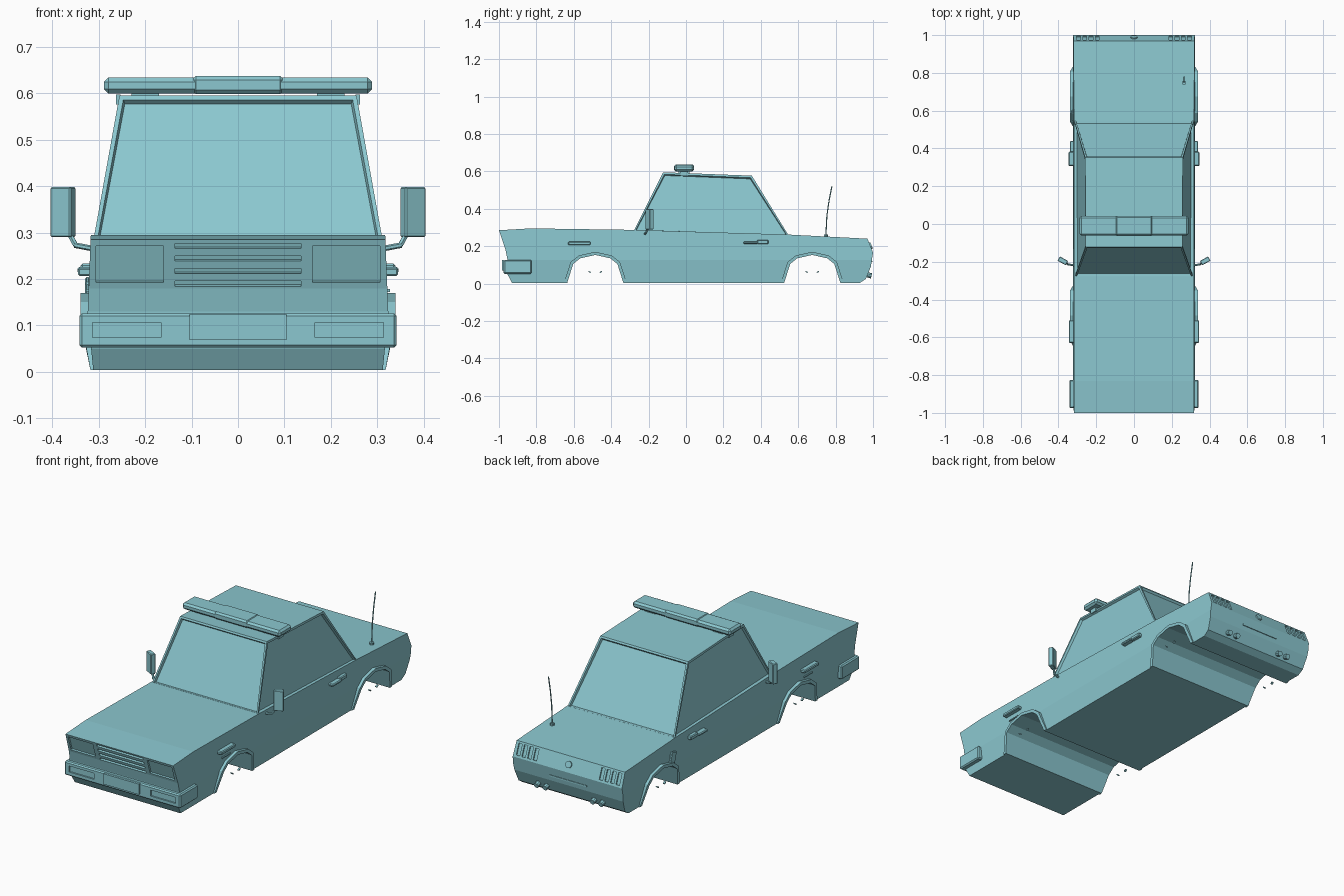
import bpy, bmesh
from math import pi
from mathutils import Matrix, Euler, Vector

if "Cube" in bpy.data.objects:
    bpy.data.objects.remove(bpy.data.objects["Cube"])

paint = bpy.data.materials.new("teal_paint")
paint.diffuse_color = (0.26, 0.576, 0.63, 1)
paint.use_nodes = True
paint.node_tree.nodes["Principled BSDF"].inputs["Base Color"].default_value = paint.diffuse_color


def finish(name, bm, mirror=False):
    bmesh.ops.recalc_face_normals(bm, faces=bm.faces[:])
    me = bpy.data.meshes.new(name)
    bm.to_mesh(me)
    bm.free()
    me.materials.append(paint)
    ob = bpy.data.objects.new(name, me)
    bpy.context.collection.objects.link(ob)
    if mirror:
        ob.modifiers.new("mirror", 'MIRROR')
    return ob


def prism(pts, x0, x1):
    """Extrude a (y, z) outline between two x positions."""
    bm = bmesh.new()
    f = bm.faces.new([bm.verts.new((x0, y, z)) for y, z in pts])
    ext = bmesh.ops.extrude_face_region(bm, geom=[f], use_keep_orig=True)
    for v in ext["geom"]:
        if isinstance(v, bmesh.types.BMVert):
            v.co.x = x1
    bmesh.ops.recalc_face_normals(bm, faces=bm.faces[:])
    return bm


def add_box(bm, c, s, rot=(0, 0, 0)):
    m = Matrix.Translation(c) @ Euler(rot).to_matrix().to_4x4() @ Matrix.Diagonal((*s, 1))
    bmesh.ops.create_cube(bm, size=1, matrix=m)


def box(name, c, s, rot=(0, 0, 0), bevel=0, mirror=False):
    bm = bmesh.new()
    add_box(bm, c, s, rot)
    if bevel:
        bmesh.ops.bevel(bm, geom=bm.edges[:], offset=bevel, segments=1, affect='EDGES')
    return finish(name, bm, mirror)


def rod(name, p0, p1, r, n=10, mirror=False):
    p0, p1 = Vector(p0), Vector(p1)
    q = (p1 - p0).to_track_quat('Z', 'Y').to_matrix().to_4x4()
    bm = bmesh.new()
    bmesh.ops.create_cone(bm, cap_ends=True, segments=n, radius1=r, radius2=r,
                          depth=(p1 - p0).length, matrix=Matrix.Translation((p0 + p1) / 2) @ q)
    return finish(name, bm, mirror)


def cut(ob, name, boxes):
    bm = bmesh.new()
    for b in boxes:
        add_box(bm, *b)
    cutter = finish(name, bm)
    cutter.hide_render = True
    cutter.hide_viewport = True
    cutter.display_type = 'WIRE'
    m = ob.modifiers.new("cut", 'BOOLEAN')
    m.operation, m.solver, m.object = 'DIFFERENCE', 'EXACT', cutter


B = 0.004
AXLES = (-0.485, 0.675)
half_in = [(-.15, B), (-.118, .105), (-.08, .135), (0, .153)]
half_out = [(-.168, B), (-.132, .115), (-.088, .15), (0, .17)]


def arch(half, cy):
    full = half + [(-y, z) for y, z in half[-2::-1]]
    return [(y + cy, z) for y, z in full]


# Lower body: side outline with both wheel tunnels, sides creased at z = 0.125
outline = [(-.93, B), (-.955, .05), (-.955, .13), (-.965, .18), (-1, .285), (-.83, .295),
           (-.28, .287), (.545, .262), (.97, .24), (1, .165), (.988, .09), (.962, .025), (.93, B)]
for cy in reversed(AXLES):
    outline += arch(half_in, cy)[::-1]
bm = prism(outline, -1, 1)
bmesh.ops.triangulate(bm, faces=[f for f in bm.faces if abs(f.normal.x) > .9])
bmesh.ops.bisect_plane(bm, geom=bm.verts[:] + bm.edges[:] + bm.faces[:],
                       plane_co=(0, 0, .125), plane_no=(0, 0, 1))
for v in bm.verts:
    d = v.co.z - .125
    w = .324 - (d * .04 if d > 0 else -d * .1)
    v.co.x = w if v.co.x > 0 else -w
body = finish("body", bm)

# Recessed headlights, grille slots and tail light slots
cuts = []
front = lambda z: -1 + (.285 - z) / 3
for s in (-1, 1):
    cuts.append(((s * .233, front(.232), .232), (.145, .018, .083), (.32, 0, 0)))
    for i in range(4):
        cuts.append(((s * (.195 + .033 * i), .985, .203), (.02, .014, .06), (.38, 0, 0)))
for i in range(4):
    z = .19 + .027 * i
    cuts.append(((0, front(z), z), (.272, .024, .012), (.32, 0, 0)))
cut(body, "lamp_and_grille_cutter", cuts)

# Cabin with framed, recessed windows all round
bm = prism([(-.28, .28), (-.122, .595), (.352, .577), (.55, .255)], -1, 1)
for v in bm.verts:
    w = .314 - (v.co.z - .27) * .18
    v.co.x = w if v.co.x > 0 else -w
bmesh.ops.recalc_face_normals(bm, faces=bm.faces[:])
windows = [f for f in bm.faces if abs(f.normal.z) < .8]
bmesh.ops.inset_individual(bm, faces=windows, thickness=.013, depth=0)
bmesh.ops.inset_individual(bm, faces=windows, thickness=.005, depth=-.012)
finish("cabin", bm)

# Wheel arch flares and small wheel well clips
for cy, label in zip(AXLES, ("front", "rear")):
    bm = prism(arch(half_out, cy) + arch(half_in, cy)[::-1], .3, .318)
    for v in bm.verts:
        if v.co.x > .31 and v.co.z > .05:
            v.co.x = .339
    finish(label + "_arch_flare", bm, True)
    for s in (-1, 1):
        box(label + "_well_clip", (.325, cy + s * .03, .062), (.01, .014, .006), (s * .6, 0, 0), 0, True)

# Front bumper with fog light recesses and blank plate
bumper = box("front_bumper", (0, -.9, .089), (.684, .15, .074), bevel=.006)
cut(bumper, "fog_light_cutter", [((s * .24, -.975, .09), (.148, .016, .032)) for s in (-1, 1)])
box("front_plate", (0, -.979, .097), (.21, .012, .056))

# Side trim
box("side_marker", (.328, -.57, .215), (.034, .12, .018), bevel=.004, mirror=True)
box("marker_trim", (.322, -.565, .175), (.012, .07, .006), mirror=True)
box("door_handle", (.331, .345, .219), (.03, .075, .014), bevel=.004, mirror=True)
box("door_handle_plate", (.326, .41, .222), (.026, .06, .022), bevel=.004, mirror=True)
box("fuel_flap", (-.324, .575, .17), (.012, .045, .06), (.3, 0, 0), bevel=.004)

# Door mirrors on bent arms
box("door_mirror", (.377, -.195, .344), (.05, .026, .108), (0, 0, .5), .003, True)
rod("mirror_arm_lower", (.31, -.22, .265), (.352, -.213, .273), .006, 6, True)
rod("mirror_arm_upper", (.35, -.213, .273), (.362, -.203, .295), .006, 6, True)

# Roof light bar
box("light_bar", (0, -.01, .617), (.578, .104, .035), bevel=.01)
box("light_bar_centre", (0, -.01, .618), (.2, .106, .039), bevel=.009)
box("light_bar_foot", (.2, -.01, .594), (.06, .06, .02), mirror=True)
box("light_bar_bracket", (.258, -.01, .587), (.01, .04, .022), mirror=True)

# Antenna on the boot lid
rod("antenna_base", (.265, .748, .245), (.265, .748, .263), .011)
bends = [(.265, .748, .26), (.265, .753, .36), (.265, .764, .44), (.265, .78, .52)]
for a, b in zip(bends, bends[1:]):
    rod("antenna", a, b, .003, 6)

# Boot lock and twin exhausts each side
rod("boot_lock", (0, .97, .195), (0, .992, .204), .018, 12)
box("rear_trim", (0, .985, .118), (.22, .022, .008))
for x in (.14, .19):
    rod("exhaust_pipe", (x, .93, .045), (x, .978, .049), .012, 10, True)
    rod("exhaust_tip", (x, .965, .049), (x, .992, .041), .014, 10, True)
